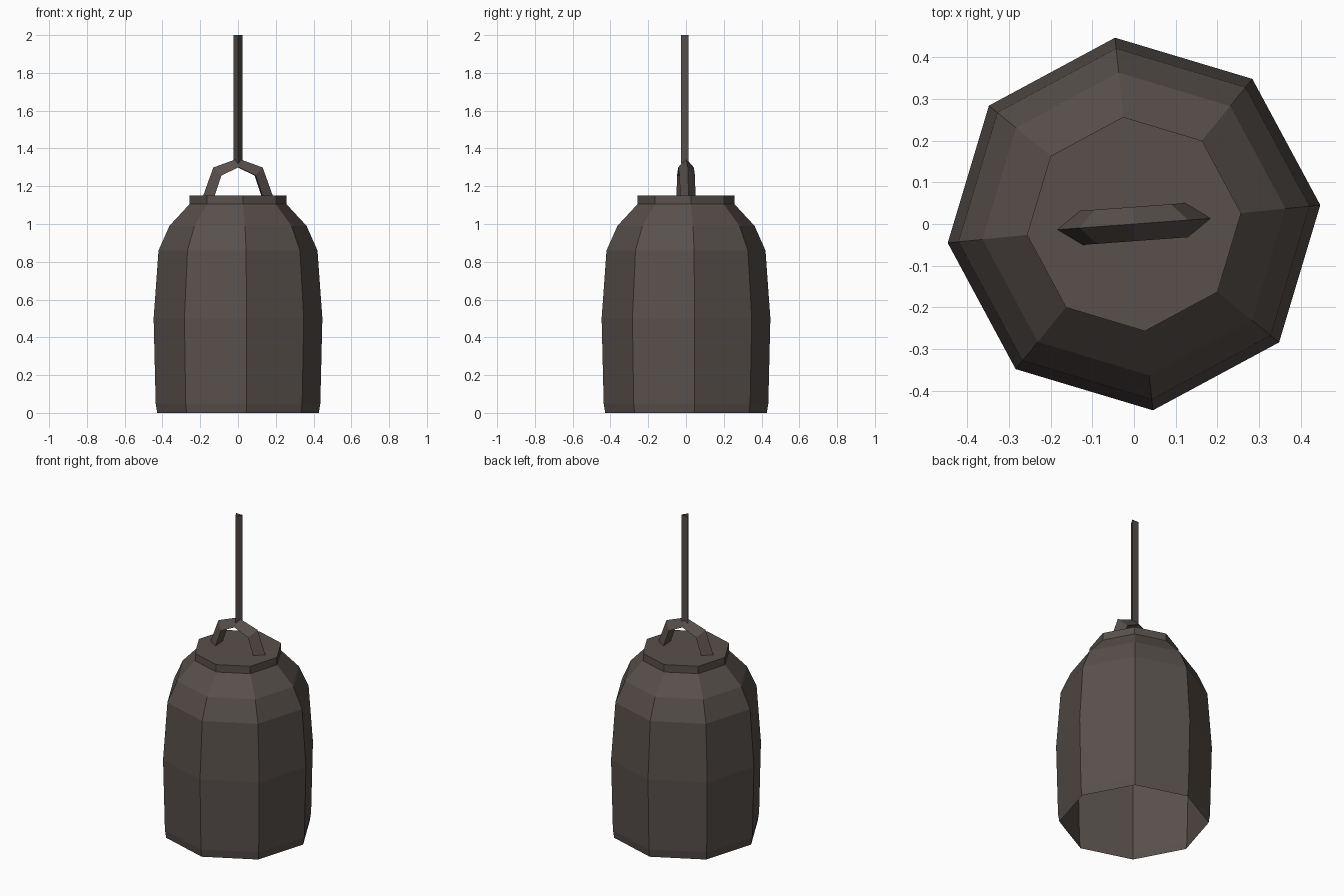
import bpy, math
from mathutils import Matrix

if "Cube" in bpy.data.objects:
    bpy.data.objects.remove(bpy.data.objects["Cube"])

metal = bpy.data.materials.new("dark_bronze")
metal.diffuse_color = (0.098, 0.080, 0.071, 1)
metal.use_nodes = True
metal.node_tree.nodes["Principled BSDF"].inputs["Base Color"].default_value = metal.diffuse_color


def make(name, verts, faces):
    me = bpy.data.meshes.new(name)
    me.from_pydata(verts, [], faces)
    me.materials.append(metal)
    ob = bpy.data.objects.new(name, me)
    bpy.context.collection.objects.link(ob)
    return ob


def lathe(name, profile, sides, turn, cap_top=False):
    """Flat-sided tube through (radius, height) rings, open underneath."""
    verts, faces = [], []
    for r, z in profile:
        for i in range(sides):
            a = math.radians(turn) + math.tau * i / sides
            verts.append((r * math.cos(a), r * math.sin(a), z))
    for k in range(len(profile) - 1):
        for i in range(sides):
            j = (i + 1) % sides
            a, b = k * sides, (k + 1) * sides
            faces.append((a + i, a + j, b + j, b + i))
    if cap_top:
        n = (len(profile) - 1) * sides
        faces.append(tuple(range(n, n + sides)))
    return make(name, verts, faces)


# Eight-sided hollow bell, open at the bottom
lathe("bell_body", [(0.43, 0), (0.438, 0.05), (0.449, 0.5), (0.423, 0.86),
                    (0.365, 0.99), (0.258, 1.105)], 8, 5.8)

# Crown plate
lathe("crown_plate", [(0.258, 1.105), (0.258, 1.152)], 8, 5.8, cap_top=True)

# Arched loop with a triangular section, ridge on the outside
outer = [(0.184, 0), (0.131, 0.147), (0, 0.195), (-0.131, 0.147), (-0.184, 0)]
inner = [(0.126, 0), (0.091, 0.105), (0, 0.148), (-0.091, 0.105), (-0.126, 0)]
verts, faces = [], []
for (xo, zo), (xi, zi) in zip(outer, inner):
    verts += [(xo, 0, 1.152 + zo), (xi, 0.041, 1.152 + zi), (xi, -0.041, 1.152 + zi)]
for k in range(len(outer) - 1):
    for i in range(3):
        j = (i + 1) % 3
        faces.append((3 * k + i, 3 * k + j, 3 * k + 3 + j, 3 * k + 3 + i))
loop = make("hanging_loop", verts, faces)
loop.data.transform(Matrix.Rotation(math.radians(4.2), 4, 'Z'))

# Three-sided hanging rod
lathe("hanging_rod", [(0.027, 1.32), (0.027, 2.0)], 3, -90)
